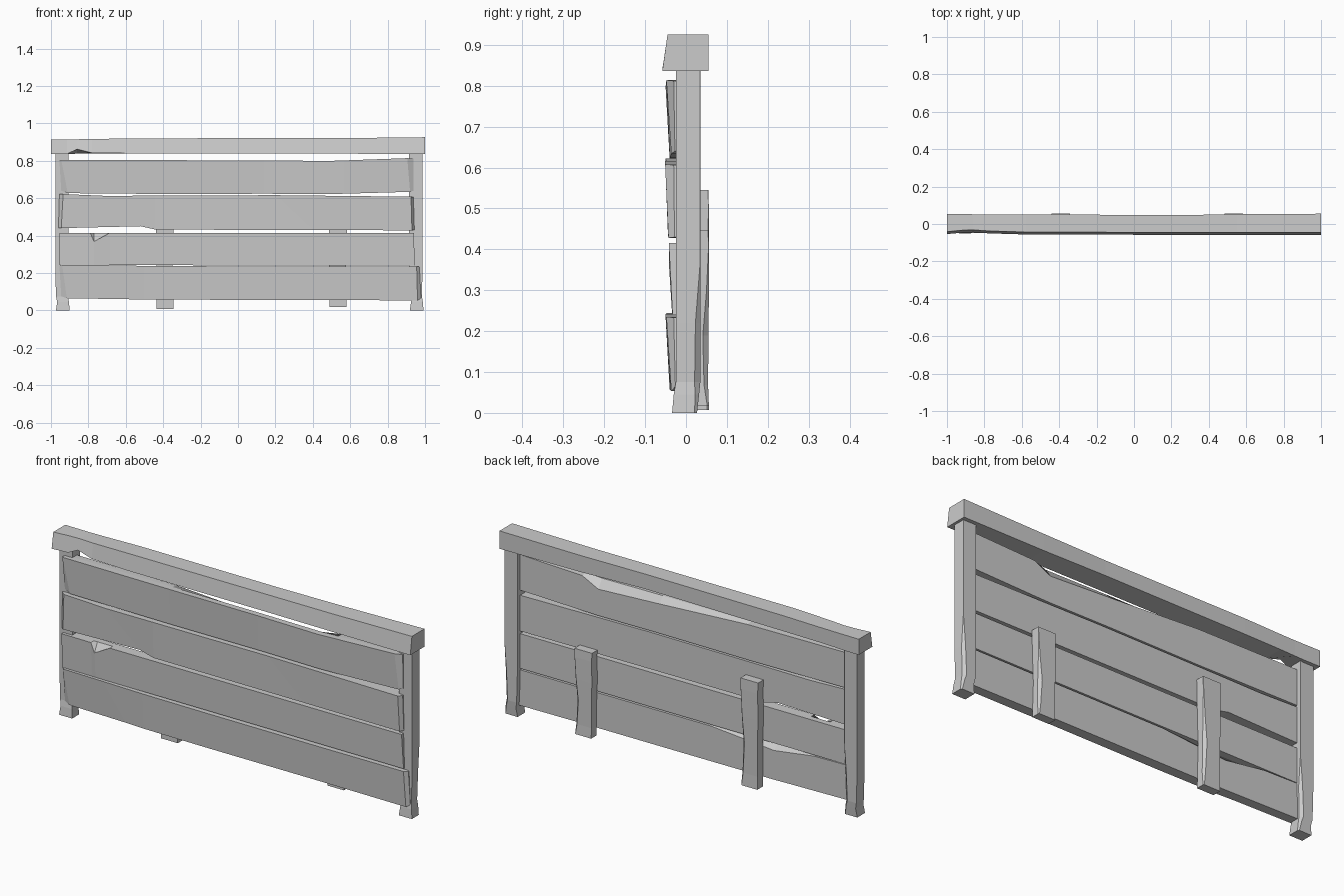
import bpy, bmesh

BACK = 0.012    # rear plane of the planks
FRONT = -0.025  # front plane of the posts


def loft(name, rings):
    """Skin a closed solid through rings of equal point count."""
    bm = bmesh.new()
    loops = [[bm.verts.new(p) for p in r] for r in rings]
    n = len(loops[0])
    for a, b in zip(loops, loops[1:]):
        for i in range(n):
            j = (i + 1) % n
            bm.faces.new((a[i], a[j], b[j], b[i]))
    bm.faces.new(loops[0])
    bm.faces.new(loops[-1])
    bmesh.ops.recalc_face_normals(bm, faces=bm.faces)
    me = bpy.data.meshes.new(name)
    bm.to_mesh(me)
    bm.free()
    ob = bpy.data.objects.new(name, me)
    bpy.context.collection.objects.link(ob)
    return ob


def plank(name, stations):
    """Station: x bottom, x top, z bottom, z top front, z top back, y bottom, y top."""
    loft(name, [[(xb, yb, zb), (xt, yt, zf), (xt, -0.018, max(zf, zr)),
                 (xt, BACK, zr), (xb, BACK, zb)]
                for xb, xt, zb, zf, zr, yb, yt in stations])


def post(name, stations):
    """Station: z, x0, x1, y0, y1, chip on the +x back corner."""
    loft(name, [[(x0, y0, z), (x1, y0, z), (x1, y1 - c, z), (x1 - c, y1, z), (x0, y1, z)]
                for z, x0, x1, y0, y1, c in stations])


# Horizontal planks, bottom to top
plank("plank_bottom", [
    (-0.945, -0.955, 0.075, 0.240, 0.238, -0.026, -0.030),
    (-0.915, -0.940, 0.065, 0.244, 0.240, -0.035, -0.048),
    (-0.600, -0.720, 0.060, 0.242, 0.236, -0.036, -0.050),
    (-0.500, -0.500, 0.058, 0.238, 0.205, -0.038, -0.050),
    (-0.150, -0.150, 0.057, 0.236, 0.234, -0.040, -0.050),
    (0.500, 0.500, 0.056, 0.235, 0.233, -0.038, -0.050),
    (0.960, 0.955, 0.053, 0.235, 0.233, -0.036, -0.048),
    (0.978, 0.970, 0.065, 0.233, 0.230, -0.026, -0.030)])

plank("plank_lower_middle", [
    (-0.955, -0.955, 0.242, 0.415, 0.415, -0.034, -0.040),
    (-0.790, -0.790, 0.242, 0.415, 0.415, -0.034, -0.042),
    (-0.770, -0.770, 0.242, 0.368, 0.415, -0.034, -0.042),
    (-0.685, -0.685, 0.242, 0.415, 0.415, -0.034, -0.042),
    (0.945, 0.940, 0.240, 0.415, 0.415, -0.033, -0.042)])

plank("plank_upper_middle", [
    (-0.960, -0.955, 0.440, 0.622, 0.620, -0.030, -0.032),
    (-0.945, -0.935, 0.440, 0.622, 0.620, -0.042, -0.050),
    (-0.520, -0.700, 0.450, 0.612, 0.612, -0.040, -0.048),
    (-0.440, -0.440, 0.432, 0.614, 0.614, -0.044, -0.050),
    (0.400, 0.200, 0.430, 0.616, 0.616, -0.043, -0.051),
    (0.930, 0.925, 0.428, 0.608, 0.608, -0.043, -0.051),
    (0.943, 0.938, 0.430, 0.606, 0.606, -0.028, -0.030)])

plank("plank_top", [
    (-0.945, -0.955, 0.640, 0.800, 0.800, -0.027, -0.030),
    (-0.910, -0.945, 0.627, 0.805, 0.805, -0.038, -0.047),
    (-0.350, -0.350, 0.622, 0.803, 0.800, -0.036, -0.048),
    (0.140, 0.140, 0.624, 0.802, 0.772, -0.038, -0.048),
    (0.480, 0.480, 0.622, 0.799, 0.755, -0.040, -0.050),
    (0.570, 0.570, 0.624, 0.802, 0.800, -0.040, -0.049),
    (0.920, 0.905, 0.634, 0.814, 0.812, -0.036, -0.048),
    (0.938, 0.938, 0.640, 0.812, 0.810, -0.027, -0.030)])

# Corner posts, with a split outer edge and an offset foot
for side, x0, x1 in (("left", -0.977, -0.905), ("right", 0.915, 0.987)):
    post(side + "_post", [
        (0.000, x0 + 0.004, x1 + 0.005, -0.034, 0.027, 0.006),
        (0.045, x0 + 0.010, x1 + 0.001, -0.030, 0.032, 0.010),
        (0.075, x0 + 0.004, x1 - 0.004, FRONT, 0.035, 0.014),
        (0.220, x0, x1, FRONT, 0.035, 0.012),
        (0.360, x0, x1, FRONT, 0.035, 0.001),
        (0.838, x0, x1, FRONT, 0.035, 0.001)])

# Short rear braces
for name, x, z0, z1 in (("left_brace", -0.390, 0.007, 0.545),
                        ("right_brace", 0.535, 0.017, 0.447)):
    h = z1 - z0
    post(name, [
        (z0, x - 0.046, x + 0.046, BACK, 0.056, 0.004),
        (z0 + 0.12 * h, x - 0.046, x + 0.044, BACK, 0.054, 0.010),
        (z0 + 0.40 * h, x - 0.046, x + 0.040, BACK, 0.055, 0.014),
        (z0 + 0.65 * h, x - 0.050, x + 0.044, BACK, 0.056, 0.006),
        (z0 + 0.90 * h, x - 0.048, x + 0.047, BACK, 0.056, 0.001),
        (z1, x - 0.050, x + 0.048, BACK, 0.055, 0.001)])

# Top rail: x, bottom z front, bottom z back, top z, front y, back y
rail = [(-1.000, 0.836, 0.836, 0.915, -0.054, 0.054),
        (-0.915, 0.836, 0.836, 0.915, -0.046, 0.053),
        (-0.860, 0.862, 0.838, 0.915, -0.044, 0.052),
        (-0.780, 0.842, 0.840, 0.916, -0.050, 0.052),
        (-0.580, 0.840, 0.842, 0.920, -0.056, 0.052),
        (0.200, 0.840, 0.846, 0.921, -0.058, 0.047),
        (0.550, 0.838, 0.838, 0.921, -0.058, 0.052),
        (1.000, 0.836, 0.836, 0.926, -0.058, 0.055)]
loft("top_rail", [[(x, yf, bf), (x, yf + 0.013, t), (x, yb, t), (x, yb, br)]
                  for x, bf, br, t, yf, yb in rail])
